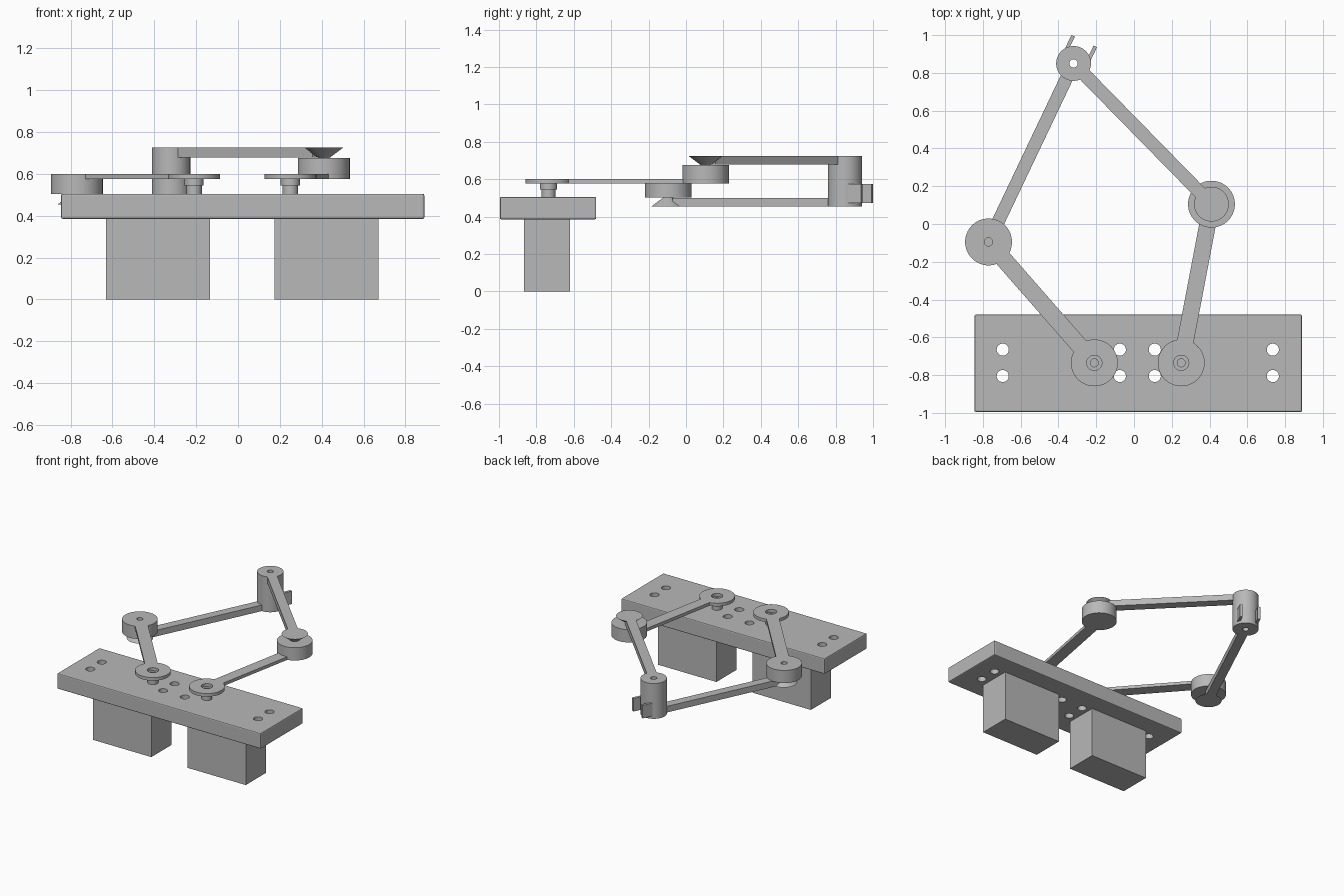
import bpy, bmesh, math
from mathutils import Matrix, Vector

cube = bpy.data.objects.get("Cube")
if cube:
    bpy.data.objects.remove(cube, do_unlink=True)

grey = bpy.data.materials.new("plain_grey")
grey.use_nodes = True
grey.diffuse_color = (0.48, 0.48, 0.48, 1)
grey.node_tree.nodes["Principled BSDF"].inputs["Base Color"].default_value = (0.48, 0.48, 0.48, 1)


def finish(name, bm, smooth=False):
    bmesh.ops.recalc_face_normals(bm, faces=bm.faces)
    mesh = bpy.data.meshes.new(name)
    bm.to_mesh(mesh)
    bm.free()
    mesh.materials.append(grey)
    obj = bpy.data.objects.new(name, mesh)
    bpy.context.collection.objects.link(obj)
    if smooth:
        bpy.ops.object.select_all(action='DESELECT')
        obj.select_set(True)
        bpy.context.view_layer.objects.active = obj
        bpy.ops.object.shade_smooth_by_angle(angle=math.radians(30))
    return obj


def box(name, low, high, matrix=Matrix()):
    low, high = Vector(low), Vector(high)
    bm = bmesh.new()
    bmesh.ops.create_cube(bm, size=1)
    bmesh.ops.scale(bm, vec=high - low, verts=bm.verts)
    bmesh.ops.translate(bm, vec=(low + high) / 2, verts=bm.verts)
    bmesh.ops.transform(bm, matrix=matrix, verts=bm.verts)
    return finish(name, bm)


def lathe(name, centre, profile, steps=64):
    """Revolve a closed (radius, height) outline about a vertical axis."""
    bm = bmesh.new()
    verts = [bm.verts.new((r, 0, z)) for r, z in profile]
    edges = [bm.edges.new((verts[i - 1], v)) for i, v in enumerate(verts)]
    bmesh.ops.spin(bm, geom=verts + edges, cent=(0, 0, 0), axis=(0, 0, 1),
                   angle=math.tau, steps=steps, use_duplicate=False)
    bmesh.ops.remove_doubles(bm, verts=bm.verts, dist=0.0001)
    bmesh.ops.dissolve_degenerate(bm, edges=bm.edges, dist=0.0001)
    bmesh.ops.translate(bm, vec=(*centre, 0), verts=bm.verts)
    return finish(name, bm, True)


def frame(start, end):
    d = Vector(end) - Vector(start)
    turn = Matrix.Rotation(math.atan2(d.y, d.x), 4, 'Z')
    return Matrix.Translation((*start, 0)) @ turn, d.length


def bar(name, start, end, width, bottom, top, gap_start, gap_end):
    matrix, length = frame(start, end)
    return box(name, (gap_start, -width / 2, bottom),
               (length - gap_end, width / 2, top), matrix)


# Joint centres
right_shaft, left_shaft = (-0.21, -0.735), (0.25, -0.735)
right_elbow, left_elbow = (-0.77, -0.095), (0.41, 0.105)
tip = (-0.32, 0.85)

# Mounting plate with softened edges and screw holes
plate = box("mounting_plate", (-0.845, -0.995, 0.385), (0.89, -0.48, 0.505))
bevel = plate.modifiers.new("edge", 'BEVEL')
bevel.width, bevel.segments = 0.008, 2
cutters = []
for x in (-0.695, -0.075, 0.11, 0.735):
    for y in (-0.665, -0.805):
        cutter = lathe("hole_cutter", (x, y),
                       [(0, 0.3), (0.032, 0.3), (0.032, 0.6), (0, 0.6)], 32)
        cutter.hide_render = True
        cutters.append(cutter)
        cut = plate.modifiers.new("hole", 'BOOLEAN')
        cut.object, cut.solver = cutter, 'EXACT'
bpy.context.view_layer.update()
graph = bpy.context.evaluated_depsgraph_get()
mesh = bpy.data.meshes.new_from_object(plate.evaluated_get(graph))
plate.modifiers.clear()
plate.data = mesh
for cutter in cutters:
    bpy.data.objects.remove(cutter, do_unlink=True)

# Motors, output shafts and horn discs
for side, x, centre in (("right", -0.63, right_shaft), ("left", 0.175, left_shaft)):
    box(side + "_motor", (x, -0.865, 0), (x + 0.497, -0.62, 0.386))
    lathe(side + "_shaft", centre,
          [(0, 0.5), (0.037, 0.5), (0.037, 0.545), (0.046, 0.545), (0.046, 0.577),
           (0.021, 0.577), (0.021, 0.555), (0, 0.555)])
    lathe(side + "_horn_disc", centre,
          [(0.04, 0.576), (0.124, 0.576), (0.124, 0.6), (0.04, 0.6)])

# Inner arms
bar("right_inner_arm", right_shaft, right_elbow, 0.09, 0.576, 0.6, 0.08, 0.07)
bar("left_inner_arm", left_shaft, left_elbow, 0.088, 0.576, 0.6, 0.08, 0.07)

# Elbow hubs: the right one has a shallow pin hole on top
lathe("right_elbow_hub", right_elbow,
      [(0, 0.503), (0.124, 0.503), (0.124, 0.6), (0.022, 0.6), (0.022, 0.53), (0, 0.53)])
lathe("left_elbow_hub", left_elbow,
      [(0, 0.576), (0.124, 0.576), (0.124, 0.675), (0, 0.675)])

# Conical pivots joining the outer arms to the hubs
lathe("right_pivot_cone", right_elbow,
      [(0, 0.453), (0.092, 0.453), (0.024, 0.504), (0, 0.504)])
lathe("left_pivot_cone", left_elbow,
      [(0, 0.674), (0.024, 0.674), (0.092, 0.725), (0, 0.725)])

# Outer arms
bar("right_outer_arm", right_elbow, tip, 0.068, 0.453, 0.5, 0.04, 0.07)
bar("left_outer_arm", left_elbow, tip, 0.07, 0.678, 0.725, 0.04, 0.07)

# Tool holder tube and its two clip prongs
lathe("tool_holder", tip,
      [(0.022, 0.453), (0.092, 0.453), (0.092, 0.725), (0.022, 0.725)])
direction, length = frame(right_elbow, tip)
holder = direction @ Matrix.Translation((length, 0, 0))
for name, y in (("right_prong", 0.055), ("left_prong", -0.075)):
    box(name, (0.04, y, 0.474), (0.131, y + 0.02, 0.574), holder)
